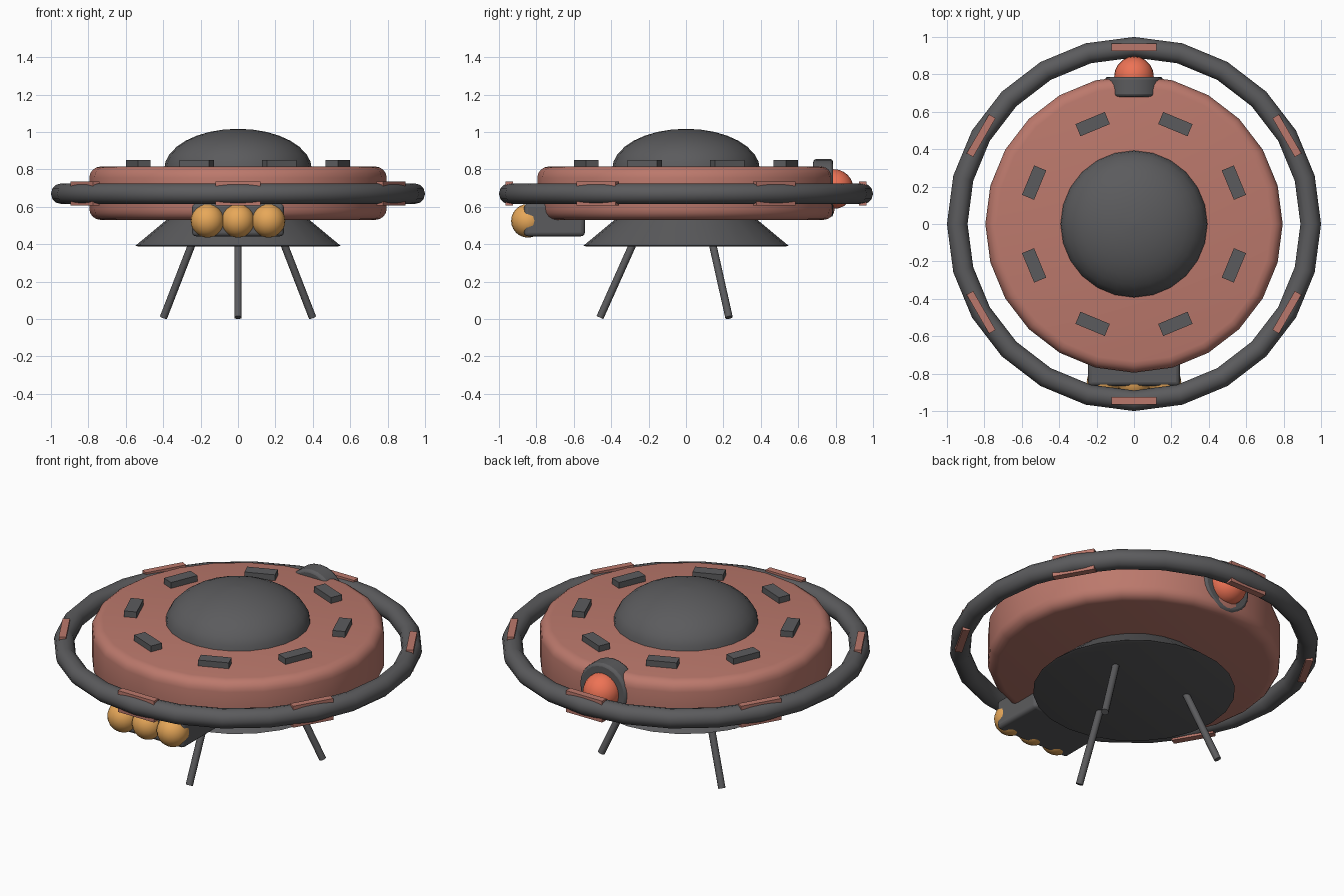
import bpy, math
from mathutils import Vector

if "Cube" in bpy.data.objects:
    bpy.data.objects.remove(bpy.data.objects["Cube"])


def material(name, rgb):
    m = bpy.data.materials.new(name)
    m.diffuse_color = (*rgb, 1)
    m.use_nodes = True
    m.node_tree.nodes["Principled BSDF"].inputs["Base Color"].default_value = m.diffuse_color
    return m


RED = material("clay_red", (0.50, 0.19, 0.15))
DARK = material("dark_metal", (0.105, 0.105, 0.11))
AMBER = material("amber_glass", (0.80, 0.39, 0.10))
GLOW = material("red_glow", (0.85, 0.17, 0.09))


def finish(name, mat, smooth=True, angle=35):
    o = bpy.context.object
    o.name = name
    o.data.materials.append(mat)
    if smooth:
        bpy.ops.object.shade_smooth_by_angle(angle=math.radians(angle))
    return o


def lathe(name, profile, mat, n=24):
    # profile of (radius, z) points, first and last rings closed by caps
    verts, faces = [], []
    for r, z in profile:
        for i in range(n):
            a = 2 * math.pi * i / n
            verts.append((r * math.cos(a), r * math.sin(a), z))
    for k in range(len(profile) - 1):
        for i in range(n):
            j = (i + 1) % n
            faces.append((k * n + i, k * n + j, (k + 1) * n + j, (k + 1) * n + i))
    faces.append(tuple(reversed(range(n))))
    faces.append(tuple((len(profile) - 1) * n + i for i in range(n)))
    me = bpy.data.meshes.new(name)
    me.from_pydata(verts, [], faces)
    o = bpy.data.objects.new(name, me)
    bpy.context.collection.objects.link(o)
    bpy.ops.object.select_all(action='DESELECT')
    o.select_set(True)
    bpy.context.view_layer.objects.active = o
    return finish(name, mat)


def box(name, loc, size, mat, turn=0, bevel=0):
    bpy.ops.mesh.primitive_cube_add(size=1, location=loc, rotation=(0, 0, turn))
    o = bpy.context.object
    o.scale = size
    bpy.ops.object.transform_apply(location=False, rotation=False, scale=True)
    if bevel:
        b = o.modifiers.new("bevel", 'BEVEL')
        b.width, b.segments = bevel, 3
    return finish(name, mat, smooth=bool(bevel))


def ball(name, loc, r, mat):
    bpy.ops.mesh.primitive_uv_sphere_add(segments=20, ring_count=12, radius=r, location=loc)
    return finish(name, mat)


def rod(name, a, b, r, mat, n=12):
    a, b = Vector(a), Vector(b)
    d = b - a
    bpy.ops.mesh.primitive_cylinder_add(vertices=n, radius=r, depth=d.length, location=(a + b) / 2,
                                        rotation=d.to_track_quat('Z', 'Y').to_euler())
    return finish(name, mat)


# saucer hull with rounded rims
R, LOW, HIGH, C = 0.795, 0.53, 0.815, 0.06
arc = [math.radians(90 * i / 4) for i in range(5)]
bottom = [(R - C + C * math.sin(t), LOW + C - C * math.cos(t)) for t in arc]
top = [(R - C + C * math.cos(t), HIGH - C + C * math.sin(t)) for t in arc]
lathe("hull", bottom + top, RED)

# dome and lower skirt
lathe("dome", [(0.395 * math.cos(t), 0.80 + 0.217 * math.sin(t))
               for t in [math.radians(v) for v in (0, 11, 22, 34, 45, 56, 67, 78, 89.5)]], DARK)
lathe("skirt", [(0.535, 0.388), (0.548, 0.392), (0.37, 0.54)], DARK)

# outer ring
bpy.ops.mesh.primitive_torus_add(major_segments=24, minor_segments=12, major_radius=0.945,
                                 minor_radius=0.055, location=(0, 0, 0.67))
finish("outer_ring", DARK)

# clamps on the ring
for i in range(6):
    a = math.radians(30 + 60 * i)
    box(f"ring_clamp_{i}", (0.944 * math.cos(a), 0.944 * math.sin(a), 0.67),
        (0.04, 0.24, 0.128), RED, a)

# raised blocks on the hull top
for i in range(8):
    a = math.radians(22.5 + 45 * i)
    box(f"top_block_{i}", (0.578 * math.cos(a), 0.578 * math.sin(a), 0.825),
        (0.07, 0.17, 0.05), DARK, a)

# three splayed legs
for i in range(3):
    a = math.radians(-90 + 120 * i)
    c, s = math.cos(a), math.sin(a)
    rod(f"leg_{i}", (0.46 * c, 0.46 * s, 0.008), (0.28 * c, 0.28 * s, 0.41), 0.02, DARK)

# front lamp housing and lamps
box("lamp_housing", (0, -0.703, 0.53), (0.49, 0.325, 0.175), DARK, bevel=0.02)
for i in (-1, 0, 1):
    ball(f"front_lamp_{i + 2}", (0.163 * i, -0.845, 0.525), 0.09, AMBER)

# rear beacon and collar
o = rod("beacon_collar", (0, 0.68, 0.70), (0, 0.787, 0.70), 0.155, DARK, 24)
b = o.modifiers.new("bevel", 'BEVEL')
b.width, b.segments, b.limit_method = 0.015, 2, 'ANGLE'
ball("rear_beacon", (0, 0.79, 0.695), 0.106, GLOW)
